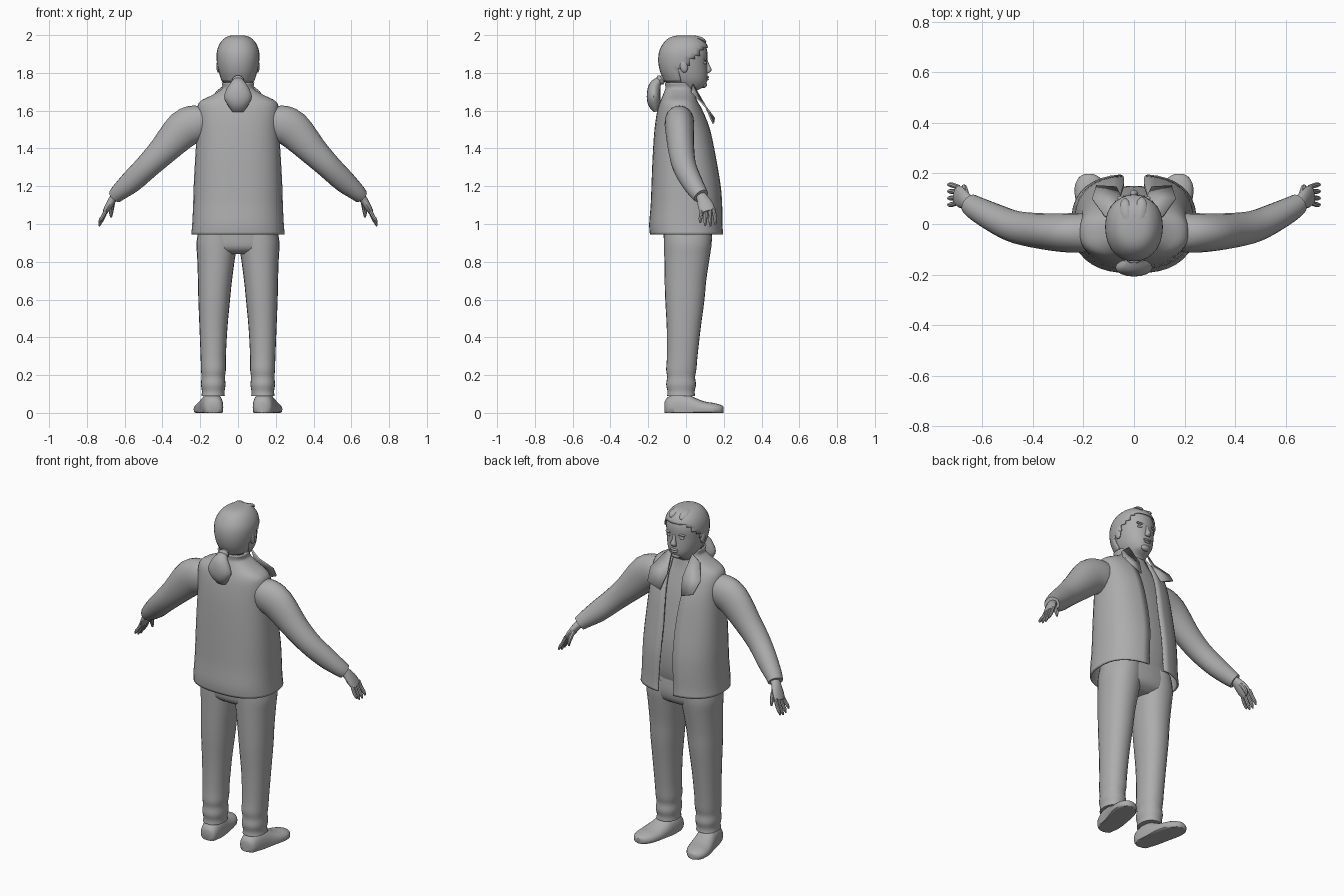
import bpy, bmesh, math
from mathutils import Vector

X, Y, Z = Vector((1, 0, 0)), Vector((0, 1, 0)), Vector((0, 0, 1))
grey = bpy.data.materials.new("plain grey")
grey.diffuse_color = (0.42, 0.42, 0.42, 1)


def finish(name, bm, thick=0, angle=40):
    bmesh.ops.recalc_face_normals(bm, faces=bm.faces)
    me = bpy.data.meshes.new(name)
    bm.to_mesh(me)
    bm.free()
    ob = bpy.data.objects.new(name, me)
    bpy.context.collection.objects.link(ob)
    me.materials.append(grey)
    if thick:
        m = ob.modifiers.new("thickness", 'SOLIDIFY')
        m.thickness, m.offset = thick, 0
    bpy.ops.object.select_all(action='DESELECT')
    ob.select_set(True)
    bpy.context.view_layer.objects.active = ob
    bpy.ops.object.shade_smooth_by_angle(angle=math.radians(angle))
    return ob


def refine(rows, k):
    """Catmull-Rom interpolation between section rows."""
    out, n = [], len(rows)
    for i in range(n - 1):
        p = [rows[max(0, min(n - 1, i + d))] for d in (-1, 0, 1, 2)]
        for j in range(k):
            t = j / k
            out.append([0.5 * (2 * b + (c - a) * t + (2 * a - 5 * b + 4 * c - d) * t * t
                               + (3 * b - a - 3 * c + d) * t ** 3) for a, b, c, d in zip(*p)])
    return out + [list(rows[-1])]


def power(v, n):
    return math.copysign(abs(v) ** (2 / n), v)


def loft(name, rows, side=X, axis=None, n=2, sides=20, k=3, mirror=1, keep=None, thick=0):
    """Rows are (x, y, z, half width along side, half depth)."""
    rows = refine(rows, k)
    bm, rings = bmesh.new(), []
    for i, (x, y, z, a, b) in enumerate(rows):
        t = axis or (Vector(rows[min(i + 1, len(rows) - 1)][:3]) - Vector(rows[max(i - 1, 0)][:3])).normalized()
        u = (side - t * side.dot(t)).normalized()
        w = t.cross(u)
        ring = []
        for j in range(sides):
            q = 2 * math.pi * j / sides
            p = Vector((x, y, z)) + u * (a * power(math.cos(q), n)) + w * (b * power(math.sin(q), n))
            ring.append(bm.verts.new((p.x * mirror, p.y, max(p.z, 0))))
        rings.append(ring)
    for r, s in zip(rings, rings[1:]):
        for j in range(sides):
            bm.faces.new((r[j], r[j - 1], s[j - 1], s[j]))
    bm.faces.new(rings[0])
    bm.faces.new(rings[-1])
    if keep:
        bad = [f for f in bm.faces if not keep(f.calc_center_median())]
        bmesh.ops.delete(bm, geom=bad, context='FACES')
    return finish(name, bm, thick)


def ball(name, c, size, rx=0):
    bm = bmesh.new()
    bmesh.ops.create_uvsphere(bm, u_segments=14, v_segments=8, radius=1)
    ca, sa = math.cos(rx), math.sin(rx)
    for v in bm.verts:
        x, y, z = (v.co[i] * size[i] for i in range(3))
        v.co = Vector((x, y * ca - z * sa, y * sa + z * ca)) + Vector(c)
    return finish(name, bm)


def band(rows):
    """(z, back, front, half width) to loft rows."""
    return [(0, (b + f) / 2, z, w, (f - b) / 2) for z, b, f, w in rows]


# head with neck
skull = [(1.60, -.10, .03, .075), (1.69, -.095, .045, .066), (1.715, -.095, .075, .062),
         (1.73, -.10, .10, .066), (1.76, -.11, .112, .083), (1.80, -.128, .114, .095),
         (1.85, -.138, .112, .103), (1.90, -.135, .114, .104), (1.94, -.118, .105, .092),
         (1.97, -.092, .082, .07), (1.985, -.06, .055, .045), (1.99, -.02, .015, .015)]
loft("head", band(skull), axis=Z, n=2.15, sides=28)
hair = [(z + .006, b - .006, f + .005, w + .006) for z, b, f, w in skull[3:]]
loft("hair_cap", band(hair), axis=Z, n=2.15, sides=28, thick=.006,
     keep=lambda c: c.z > 1.75 and (c.y < -.03 or c.z > 1.84 + c.y * .9))
for i, (x, y) in enumerate([(-.035, .10), (.0, .09), (.03, .105)]):
    loft(f"hair_lock_{i}", [(x * .5, -.06, 1.982, .01, .004), (x * .8, .03, 1.99, .022, .009),
                            (x, y - .02, 1.977, .02, .01), (x, y, 1.962, .006, .004)], sides=8)

# facial features
loft("nose", [(0, .108, 1.868, .007, .006), (0, .115, 1.84, .010, .010),
              (0, .119, 1.815, .017, .017), (0, .112, 1.80, .014, .01)], axis=Z, sides=12)
ball("upper_lip", (0, .112, 1.778), (.026, .011, .006))
ball("lower_lip", (0, .110, 1.766), (.022, .011, .007))
ball("chin", (0, .094, 1.738), (.03, .017, .018))
for s, tag in ((1, "right"), (-1, "left")):
    ball(f"ear_{tag}", (s * .104, -.012, 1.835), (.011, .021, .034), .2)
    ball(f"brow_{tag}", (s * .04, .101, 1.872), (.026, .011, .006))
    ball(f"eye_{tag}", (s * .04, .099, 1.853), (.017, .010, .008))

# ponytail with tie
loft("ponytail", [(0, -.105, 1.775, .02, .02), (0, -.14, 1.76, .026, .02), (0, -.165, 1.73, .052, .032),
                  (0, -.172, 1.675, .074, .036), (0, -.166, 1.63, .055, .032),
                  (0, -.158, 1.595, .03, .012)], sides=16)
ball("hair_tie", (0, -.135, 1.762), (.032, .016, .028), .6)

# shirt under the vest
shirt = [(.96, -.13, .12, .20), (1.05, -.14, .145, .20), (1.2, -.15, .15, .20), (1.35, -.15, .13, .195),
         (1.5, -.14, .10, .185), (1.6, -.12, .07, .17), (1.65, -.105, .055, .11), (1.70, -.095, .045, .07)]
loft("shirt", band(shirt), axis=Z, n=2.4, sides=28)

# open vest: sections skip a gap at the front; last column is the gap half width
vest = [(.945, -.186, .193, .243, .05), (1.0, -.19, .19, .238, .05), (1.1, -.182, .188, .233, .045),
        (1.2, -.178, .18, .230, .04), (1.35, -.172, .155, .222, .04), (1.5, -.162, .124, .213, .05),
        (1.6, -.147, .085, .212, .06), (1.645, -.133, .06, .198, .06), (1.675, -.12, .05, .14, .06),
        (1.70, -.11, .042, .098, .06), (1.72, -.104, .035, .078, .055), (1.75, -.107, .02, .082, .06)]
bm, grid, cols, n = bmesh.new(), [], 36, 2.5
for z, b, f, w, g in refine(vest, 3):
    a0 = math.asin((g / w) ** (n / 2))
    row = []
    for j in range(cols + 1):
        q = a0 + (2 * math.pi - 2 * a0) * j / cols
        row.append(bm.verts.new((w * power(math.sin(q), n),
                                 (b + f) / 2 + (f - b) / 2 * power(math.cos(q), n), z)))
    grid.append(row)
for r, s in zip(grid, grid[1:]):
    for j in range(cols):
        bm.faces.new((r[j], r[j + 1], s[j + 1], s[j]))
finish("vest", bm, .01)

# hips
loft("hips", band([(1.02, -.12, .13, .205), (.93, -.118, .138, .215), (.87, -.11, .125, .2),
                   (.84, -.07, .08, .14)]), axis=Z, n=2.5, sides=28)

for s, tag in ((1, "right"), (-1, "left")):
    # folded lapel
    bm = bmesh.new()
    pts = [(.065, .035, 1.74), (.115, .03, 1.70), (.165, .10, 1.625), (.15, .15, 1.56),
           (.07, .145, 1.53), (.05, .105, 1.62)]
    v = [bm.verts.new((s * x, y, z)) for x, y, z in pts]
    for f in ((0, 1, 5), (1, 2, 5), (2, 3, 5), (3, 4, 5)):
        bm.faces.new([v[i] for i in f])
    finish(f"lapel_{tag}", bm, .008, 20)

    # sleeve
    loft(f"sleeve_{tag}", [(.16, -.035, 1.56, .07, .07), (.215, -.035, 1.535, .078, .098),
                           (.29, -.034, 1.50, .076, .100), (.395, -.025, 1.39, .069, .078),
                           (.48, -.008, 1.305, .063, .066), (.56, .028, 1.228, .056, .060),
                           (.625, .062, 1.172, .048, .047), (.65, .08, 1.148, .042, .040)],
         side=Y, mirror=s)

    # hand with fingers and thumb
    loft(f"palm_{tag}", [(.635, .07, 1.16, .026, .024), (.66, .088, 1.135, .032, .022),
                         (.685, .105, 1.095, .042, .019), (.703, .116, 1.065, .038, .014)],
         side=Y, mirror=s, sides=14)
    for i, (dy, ln) in enumerate([(-.03, .8), (-.01, .97), (.011, 1), (.031, .9)]):
        y = .115 + dy
        loft(f"finger_{i}_{tag}", [(.696, y, 1.08, .010, .011), (.713, y + dy * .2, 1.08 - .045 * ln, .010, .010),
                                   (.728, y + dy * .3, 1.08 - .072 * ln, .009, .009),
                                   (.735, y + dy * .3, 1.08 - .092 * ln, .004, .004)],
             side=Y, mirror=s, sides=8)
    loft(f"thumb_{tag}", [(.662, .105, 1.125, .014, .014), (.668, .132, 1.09, .014, .013),
                          (.672, .146, 1.06, .011, .011), (.672, .15, 1.035, .005, .005)],
         side=Y, mirror=s, sides=8)

    # trouser leg with cuff folds
    leg = [(.98, .105, .01, .10, .125), (.9, .112, .01, .108, .126), (.82, .116, .005, .100, .120),
           (.7, .122, -.003, .090, .110), (.6, .126, -.006, .084, .104), (.45, .130, -.012, .074, .090),
           (.3, .131, -.02, .067, .081), (.23, .130, -.025, .066, .080), (.19, .131, -.026, .062, .074),
           (.15, .131, -.026, .065, .079), (.115, .131, -.026, .060, .072), (.09, .132, -.026, .062, .074)]
    loft(f"trouser_leg_{tag}", [(x, y, z, a, b) for z, x, y, a, b in leg], axis=-Z, n=2.2, mirror=s, sides=24)

    # shoe turned slightly outward, with flat bottom
    loft(f"shoe_{tag}", [(.128, -.113, .03, .025, .03), (.13, -.10, .03, .046, .05), (.134, -.06, .03, .056, .075),
                         (.142, 0, .028, .061, .075), (.152, .05, .024, .066, .055), (.163, .10, .02, .069, .040),
                         (.172, .15, .018, .062, .034), (.177, .185, .016, .04, .026),
                         (.178, .198, .016, .015, .016)], axis=Y, n=2.3, mirror=s)
